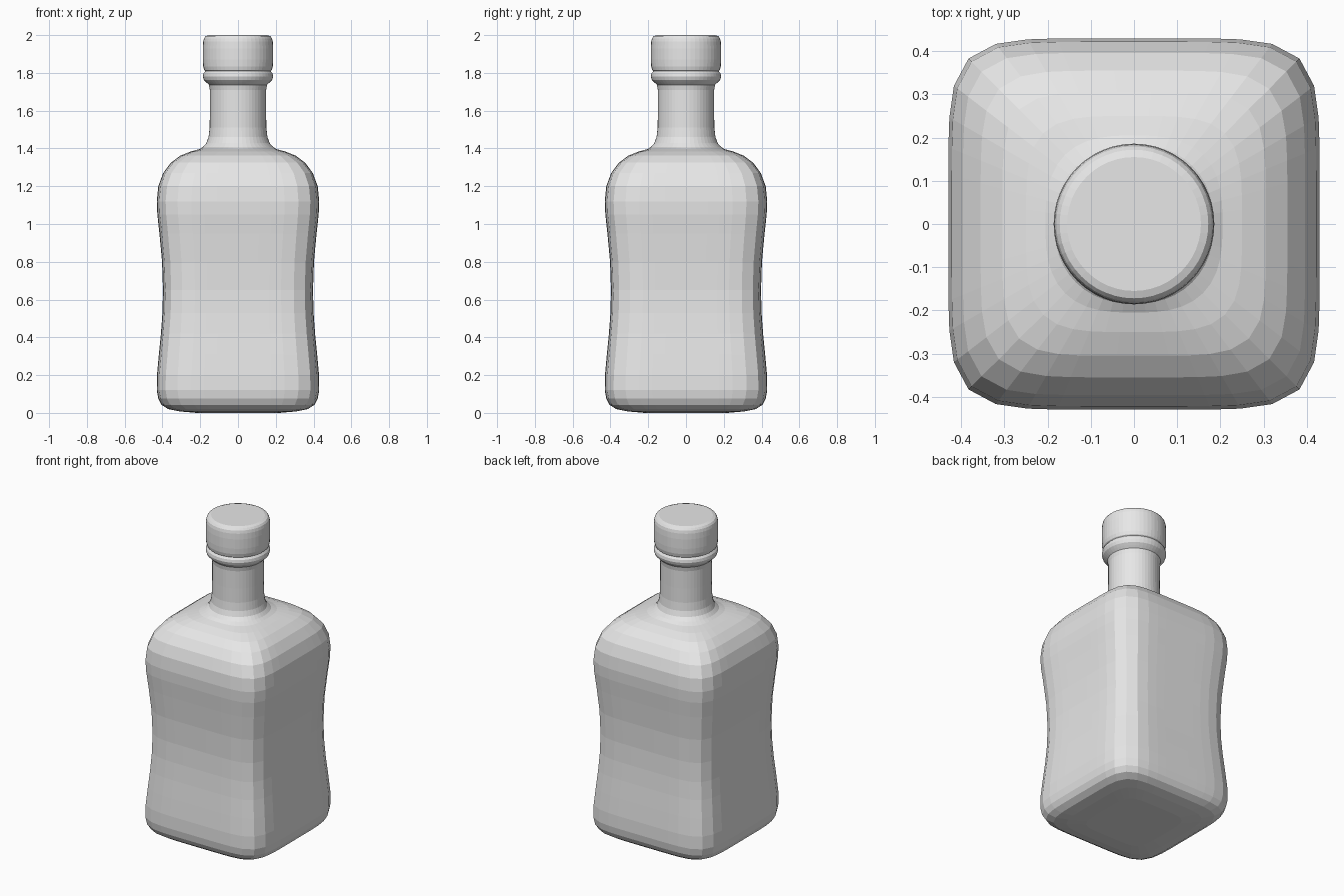
import bpy, bmesh, math

SIDES = 48

grey = bpy.data.materials.new("plain_grey")
grey.diffuse_color = (0.8, 0.8, 0.8, 1)


def section(w, n, z):
    """Superellipse ring: n=2 is a circle, larger n is a rounded square."""
    pts = []
    for i in range(SIDES):
        a = 2 * math.pi * i / SIDES
        c, s = math.cos(a), math.sin(a)
        r = w / (abs(c) ** n + abs(s) ** n) ** (1 / n)
        pts.append((r * c, r * s, z))
    return pts


def loft(name, profile):
    """Skin rings given as (half width, z, exponent) and close both ends."""
    bm = bmesh.new()
    rings = [[bm.verts.new(p) for p in section(w, n, z)] for w, z, n in profile]
    for a, b in zip(rings, rings[1:]):
        for i in range(SIDES):
            j = (i + 1) % SIDES
            bm.faces.new((a[i], a[j], b[j], b[i]))
    bm.faces.new(rings[0][::-1])
    bm.faces.new(rings[-1])
    me = bpy.data.meshes.new(name)
    bm.to_mesh(me)
    bm.free()
    me.materials.append(grey)
    ob = bpy.data.objects.new(name, me)
    bpy.context.collection.objects.link(ob)
    return ob


# square waisted body, rounded shoulder, round neck
loft("bottle_body", [
    (0.22, 0.0, 6), (0.31, 0.008, 6), (0.37, 0.02, 6), (0.405, 0.043, 6),
    (0.422, 0.075, 6), (0.43, 0.12, 6), (0.429, 0.2, 6), (0.419, 0.31, 6),
    (0.408, 0.42, 6), (0.4, 0.53, 6), (0.397, 0.65, 6), (0.402, 0.8, 6),
    (0.416, 0.95, 6), (0.427, 1.05, 6), (0.43, 1.12, 6), (0.422, 1.2, 6),
    (0.396, 1.27, 6), (0.355, 1.325, 5.5), (0.305, 1.362, 5),
    (0.25, 1.384, 4), (0.205, 1.396, 2.8), (0.185, 1.408, 2.2),
    (0.168, 1.428, 2), (0.156, 1.46, 2), (0.15, 1.51, 2),
    (0.149, 1.60, 2), (0.149, 1.72, 2)])

# collar bead under the cap
loft("neck_collar", [
    (0.149, 1.71, 2), (0.154, 1.737, 2), (0.168, 1.75, 2), (0.18, 1.762, 2),
    (0.186, 1.78, 2), (0.183, 1.797, 2), (0.174, 1.808, 2), (0.172, 1.816, 2)])

# cap
loft("cap", [
    (0.172, 1.808, 2), (0.179, 1.815, 2), (0.184, 1.835, 2), (0.186, 1.87, 2),
    (0.186, 1.93, 2), (0.184, 1.965, 2), (0.18, 1.983, 2), (0.172, 1.994, 2),
    (0.155, 2.0, 2)])
